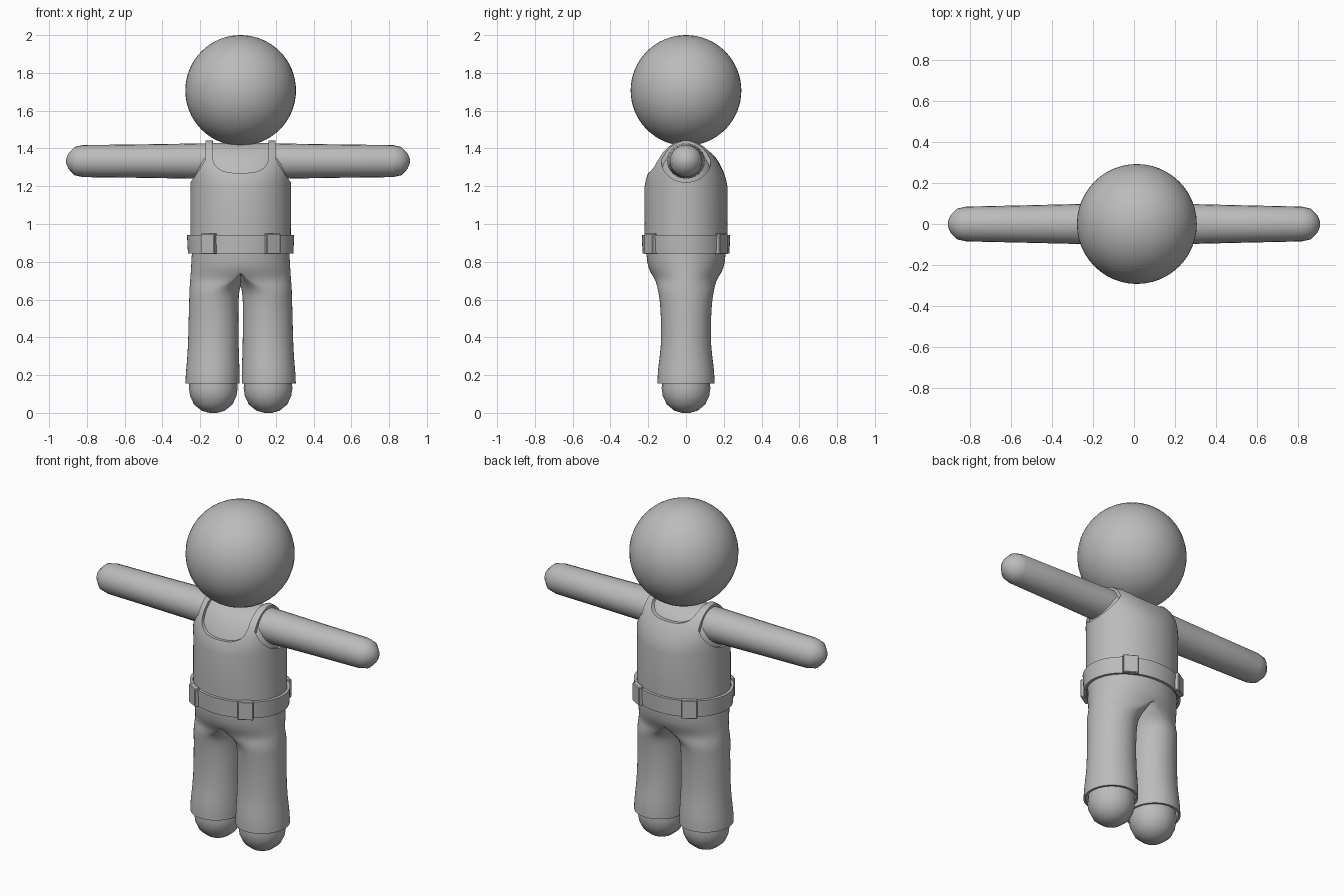
import bpy, bmesh, math

if "Cube" in bpy.data.objects:
    bpy.data.objects.remove(bpy.data.objects["Cube"])

CX = 0.014  # body centre line
grey = bpy.data.materials.new("plain grey")
grey.diffuse_color = (0.5, 0.5, 0.5, 1)
grey.use_nodes = True
grey.node_tree.nodes["Principled BSDF"].inputs["Base Color"].default_value = grey.diffuse_color


def make(name, bm, x=CX):
    bmesh.ops.recalc_face_normals(bm, faces=bm.faces)
    me = bpy.data.meshes.new(name)
    bm.to_mesh(me)
    bm.free()
    me.materials.append(grey)
    ob = bpy.data.objects.new(name, me)
    ob.location.x = x
    bpy.context.collection.objects.link(ob)
    return ob


def loft(rings, bottom=True, top=True):
    """Skin a stack of equal-length closed point rings."""
    bm = bmesh.new()
    vs = [[bm.verts.new(p) for p in r] for r in rings]
    n = len(vs[0])
    for a, b in zip(vs, vs[1:]):
        for i in range(n):
            j = (i + 1) % n
            bm.faces.new((a[i], a[j], b[j], b[i]))
    if bottom:
        bm.faces.new(vs[0][::-1])
    if top:
        bm.faces.new(vs[-1])
    return bm


def oval(z, a, b, p=2.0, n=64):
    pts = []
    for i in range(n):
        t = 2 * math.pi * i / n
        c, s = math.cos(t), math.sin(t)
        pts.append((math.copysign(abs(c) ** (2 / p), c) * a,
                    math.copysign(abs(s) ** (2 / p), s) * b, z))
    return pts


def add_mod(ob, kind, **kw):
    m = ob.modifiers.new(kind.lower(), kind)
    for k, v in kw.items():
        setattr(m, k, v)


def finish(ob, angle=40):
    """Apply the modifiers and shade smooth with sharp edges kept."""
    bpy.ops.object.select_all(action='DESELECT')
    ob.select_set(True)
    bpy.context.view_layer.objects.active = ob
    for m in list(ob.modifiers):
        bpy.ops.object.modifier_apply(modifier=m.name)
    bpy.ops.object.shade_smooth_by_angle(angle=math.radians(angle))


# Head
bm = bmesh.new()
bmesh.ops.create_uvsphere(bm, u_segments=48, v_segments=32, radius=0.293)
bmesh.ops.translate(bm, verts=bm.verts, vec=(0, 0, 1.707))
finish(make("head", bm))

# Upper body: the skin, and the shirt just outside it
BODY = [(0.88, .265, .219, 2), (1.0, .266, .22, 2), (1.2, .266, .219, 2),
        (1.24, .266, .211, 2.1), (1.28, .265, .197, 2.2), (1.33, .262, .172, 2.4),
        (1.38, .25, .138, 2.5), (1.41, .235, .106, 2.6), (1.43, .212, .072, 2.8),
        (1.441, .19, .034, 3)]
skin = loft([oval(z - 0.012, a - .014, b - .014, p) for z, a, b, p in BODY])
finish(make("chest", skin))
shirt = make("shirt", loft([oval(*r) for r in BODY]))


def neck_cutter(low, y0, y1):
    prof = [(-.148, 1.6)]
    for i in range(25):
        t = math.pi * i / 24
        c, s = math.cos(t), math.sin(t)
        prof.append((-math.copysign(abs(c) ** .72, c) * .148,
                     low + .1 - .1 * abs(s) ** .72))
    prof.append((.148, 1.6))
    return loft([[(x, y, z) for x, z in prof] for y in (y0, y1)])


cutters = [make("front_neck_cutter", neck_cutter(1.27, -.5, .01)),
           make("back_neck_cutter", neck_cutter(1.355, -.01, .5))]
for side in (-1, 1):
    cyl = loft([[(side * x, u, v + 1.333) for u, v, _ in oval(0, .13, .112, 2, 48)]
                for x in (.185, .5)])
    cutters.append(make("armhole_cutter", cyl))
for c in cutters:
    c.hide_render = True
    add_mod(shirt, 'BOOLEAN', operation='DIFFERENCE', object=c, solver='EXACT')
finish(shirt, 35)
for c in cutters:
    bpy.data.objects.remove(c)

# Arms with rounded ends, slightly flattened towards the shoulder
ARM = [(.1, .1, .094), (.2, .1, .094), (.3, .097, .092), (.55, .091, .088),
       (.82, .085, .085), (.865, .075, .075), (.897, .042, .042), (.91, .012, .012)]
for side, name in ((-1, "right_arm"), (1, "left_arm")):
    rings = [[(side * x, u, v + 1.333) for u, v, _ in oval(0, ry, rz, 2, 24)]
             for x, ry, rz in ARM]
    finish(make(name, loft(rings), 0), 60)

# Trousers: one leg, open on the centre plane above the crotch, mirrored
LEG = [(.155, .145, .148, .14, .152), (.2, .144, .148, .139, .151),
       (.25, .142, .145, .136, .147), (.35, .14, .139, .13, .132),
       (.5, .14, .136, .128, .132), (.6, .138, .135, .127, .14),
       (.645, .132, .14, .126, .148), (.68, .085, .185, .09, .156),
       (.71, .03, .238, .04, .166), (.75, 0, .265, 0, .193),
       (.79, 0, .263, 0, .207), (.86, 0, .259, 0, .212)]
rings = []
for z, c, outer, inner, depth in LEG:
    ring = []
    for i in range(32):
        t = 2 * math.pi * i / 32
        k = math.cos(t)
        if abs(k) < 1e-6:
            k = 0
        ring.append((max(0, c + k * (outer if k > 0 else inner)),
                     math.sin(t) * depth, z))
    rings.append(ring)
bm = loft(rings, False, False)
hidden = [f for f in bm.faces if all(v.co.x < 1e-4 for v in f.verts)]
bmesh.ops.delete(bm, geom=hidden, context='FACES')
trousers = make("trousers", bm)
add_mod(trousers, 'MIRROR', use_clip=True)
add_mod(trousers, 'SUBSURF', levels=1)
add_mod(trousers, 'SOLIDIFY', thickness=.012, offset=-1)
finish(trousers, 60)

# Feet
FOOT = [(0, .02), (.012, .062), (.045, .102), (.09, .123), (.13, .129), (.3, .115)]
for side, name in ((-1, "right_foot"), (1, "left_foot")):
    rings = [[(x + side * .145, y, z) for x, y, z in oval(z, r, r, 2, 16)]
             for z, r in FOOT]
    finish(make(name, loft(rings), CX), 60)

# Belt
bm = loft([oval(.845, .279, .23), oval(.942, .284, .234)], False, False)
belt = make("belt", bm)
add_mod(belt, 'SOLIDIFY', thickness=.016, offset=-1)
finish(belt)

# Four belt loops on the diagonals
for sx in (-1, 1):
    for sy in (-1, 1):
        bm = bmesh.new()
        bmesh.ops.create_cube(bm, size=1)
        bmesh.ops.scale(bm, verts=bm.verts, vec=(.03, .085, .108))
        ob = make("belt_loop", bm)
        ob.location = (CX + sx * .168, sy * .188, .895)
        ob.rotation_euler.z = math.atan2(sy * .188 / .233 ** 2, sx * .168 / .284 ** 2)
        add_mod(ob, 'BEVEL', width=.004, segments=1)
        finish(ob, 30)
